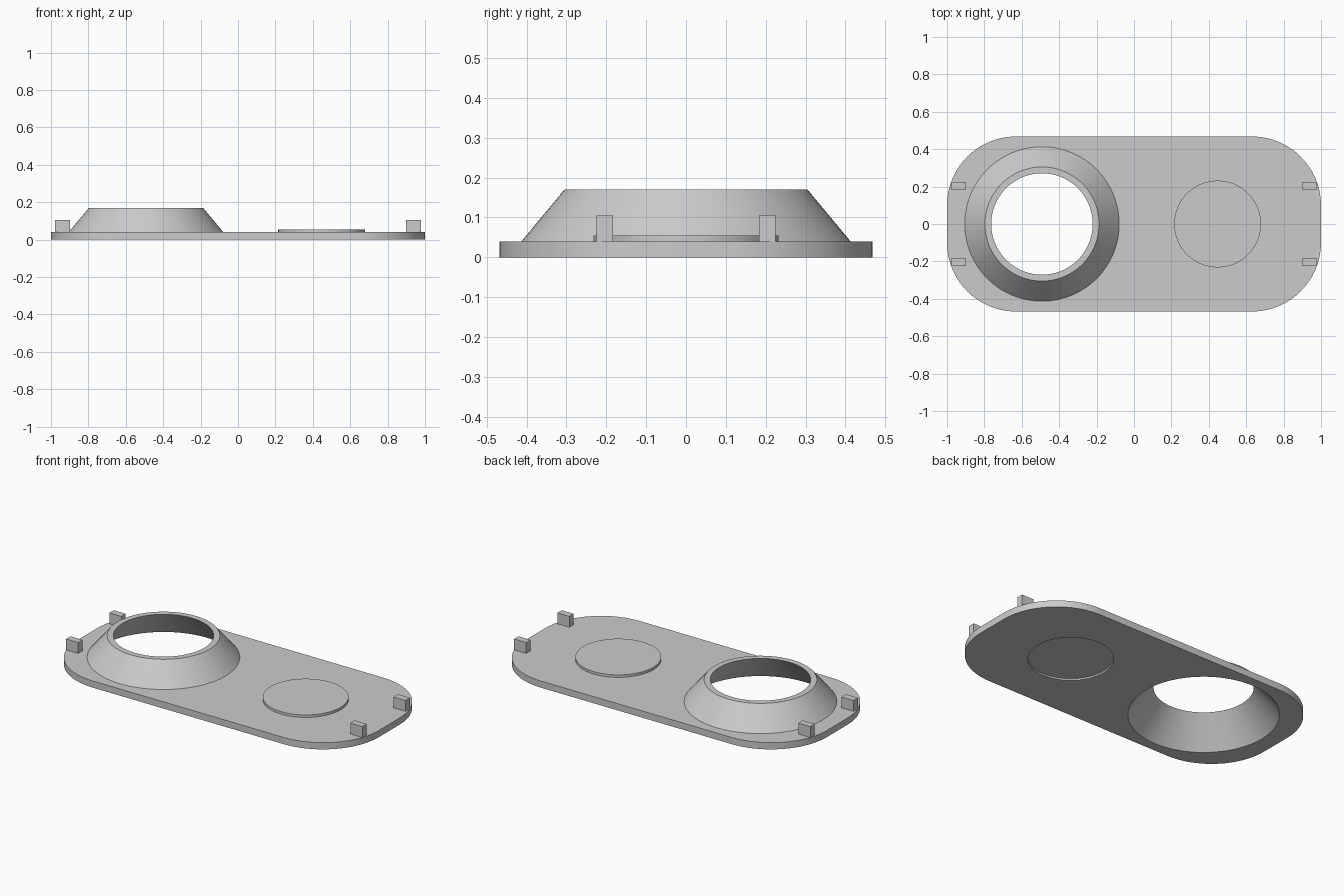
import bpy, bmesh, math

if "Cube" in bpy.data.objects:
    bpy.data.objects.remove(bpy.data.objects["Cube"])

THICK = 0.04            # plate thickness
SEG = 96                # sides of the round parts
HOLE_X, DISC_X, DISC_R = -0.492, 0.447, 0.232

grey = bpy.data.materials.new("light_grey")
grey.diffuse_color = (0.6, 0.6, 0.6, 1)
grey.use_nodes = True
grey.node_tree.nodes["Principled BSDF"].inputs["Base Color"].default_value = grey.diffuse_color


def finish(name, bm):
    mesh = bpy.data.meshes.new(name)
    bm.to_mesh(mesh)
    bm.free()
    mesh.materials.append(grey)
    ob = bpy.data.objects.new(name, mesh)
    bpy.context.collection.objects.link(ob)
    bpy.ops.object.select_all(action='DESELECT')
    ob.select_set(True)
    bpy.context.view_layer.objects.active = ob
    bpy.ops.object.shade_smooth_by_angle(angle=math.radians(30))
    return ob


def circle(cx, r):
    return [(cx + r * math.cos(2 * math.pi * i / SEG), r * math.sin(2 * math.pi * i / SEG))
            for i in range(SEG)]


def rounded_rect(hx, hy, r, steps=24):
    pts = []
    for k, (sx, sy) in enumerate([(1, 1), (-1, 1), (-1, -1), (1, -1)]):
        for i in range(steps + 1):
            a = math.pi / 2 * (k + i / steps)
            pts.append((sx * (hx - r) + r * math.cos(a), sy * (hy - r) + r * math.sin(a)))
    return pts


def bridge(bm, a, b):
    n = len(a)
    for i in range(n):
        j = (i + 1) % n
        bm.faces.new((a[i], a[j], b[j], b[i]))


def spin(name, cx, *profiles):
    """Revolve (radius, height) profiles; rising points face outward."""
    bm = bmesh.new()
    for prof in profiles:
        rings = [[bm.verts.new((x, y, z)) for x, y in circle(cx, r)] for r, z in prof]
        for a, b in zip(rings, rings[1:]):
            bridge(bm, a, b)
    bmesh.ops.remove_doubles(bm, verts=bm.verts, dist=1e-5)
    return finish(name, bm)


# Rounded plate with round openings for the collar and the disc
bm = bmesh.new()
outer = []
for z, sign, hole_r in ((0, -1, 0.41), (THICK, 1, 0.413)):
    edges = []
    for pts in (rounded_rect(1, 0.468, 0.37), circle(HOLE_X, hole_r), circle(DISC_X, DISC_R)):
        vs = [bm.verts.new((x, y, z)) for x, y in pts]
        edges += [bm.edges.new((vs[i - 1], vs[i])) for i in range(len(vs))]
        if len(edges) == len(vs):
            outer.append(vs)
    res = bmesh.ops.triangle_fill(bm, edges=edges, use_beauty=True)
    for f in [g for g in res["geom"] if isinstance(g, bmesh.types.BMFace)]:
        f.normal_update()
        if f.normal.z * sign < 0:
            f.normal_flip()
bridge(bm, *outer)
finish("plate", bm)

# Hollow sloping collar
spin("collar", HOLE_X, [(0.413, THICK), (0.305, 0.17), (0.271, 0.17), (0.41, 0)])

# Low raised disc with a shallow recess beneath
spin("raised_disc", DISC_X,
     [(DISC_R, THICK), (DISC_R, 0.055), (0, 0.055)],
     [(0, 0.01), (DISC_R, 0.01), (DISC_R, 0)])

# Four upright tabs near the ends
for sx, end in ((-1, "left"), (1, "right")):
    for sy, side in ((-1, "front"), (1, "back")):
        bm = bmesh.new()
        bmesh.ops.create_cube(bm, size=1)
        for v in bm.verts:
            v.co.x = sx * 0.9385 + v.co.x * 0.079
            v.co.y = sy * 0.204 + v.co.y * 0.041
            v.co.z = 0.07 + v.co.z * 0.07
        finish(f"tab_{side}_{end}", bm)
